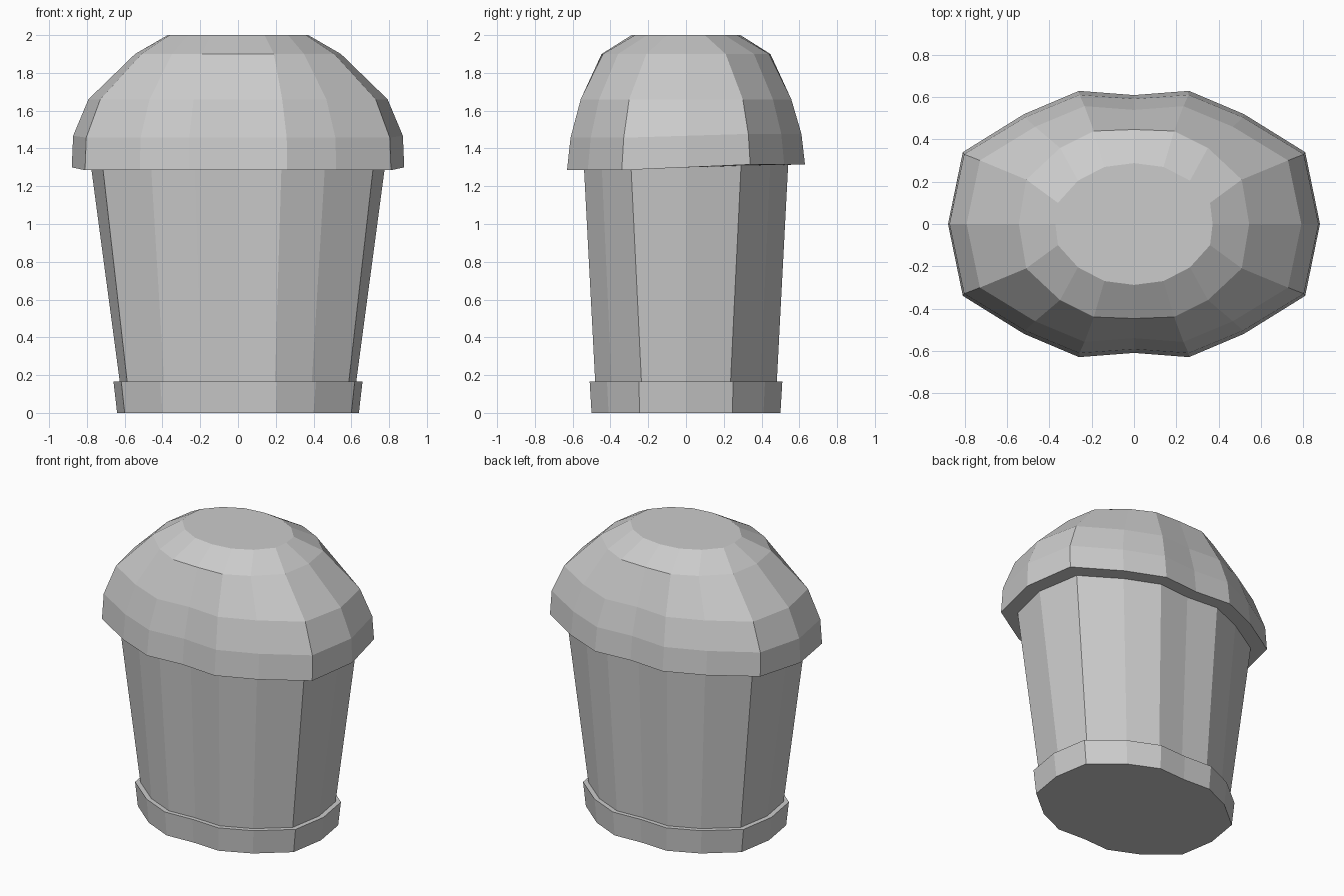
import bpy, bmesh

if "Cube" in bpy.data.objects:
    bpy.data.objects.remove(bpy.data.objects["Cube"])

# Quarter outlines of the 16-sided plan, from +x round to +y
RIM = [(.88, 0), (.81, .34), (.52, .52), (.26, .63), (0, .61)]
FOOT = [(.64, 0), (.60, .245), (.40, .41), (.20, .50), (0, .49)]
CROWN = [(.545, 0), (.51, .21), (.35, .36), (.19, .44), (0, .447)]
TOP = [(.372, 0), (.36, .10), (.265, .205), (.14, .27), (0, .288)]


def ring(quarter, z, sx=1.0, sy=1.0, tilt=0.0):
    """Mirror a quarter outline to a full ring; tilt raises the back edge."""
    half = quarter + [(-x, y) for x, y in quarter[-2::-1]]
    full = half + [(x, -y) for x, y in half[-2:0:-1]]
    return [(x * sx, y * sy, z + tilt * max(-1, min(1, y / .34))) for x, y in full]


def loft(name, rings):
    """Skin a stack of rings with quads and cap both ends."""
    bm = bmesh.new()
    loops = [[bm.verts.new(p) for p in r] for r in rings]
    n = len(loops[0])
    for low, high in zip(loops, loops[1:]):
        for i in range(n):
            j = (i + 1) % n
            bm.faces.new((low[i], low[j], high[j], high[i]))
    bm.faces.new(loops[0][::-1])
    bm.faces.new(loops[-1])
    bmesh.ops.recalc_face_normals(bm, faces=bm.faces)
    mesh = bpy.data.meshes.new(name)
    bm.to_mesh(mesh)
    bm.free()
    obj = bpy.data.objects.new(name, mesh)
    bpy.context.collection.objects.link(obj)
    return obj


# Foot band
loft("base_band", [ring(FOOT, 0), ring(FOOT, .165, 1.03, 1.02)])

# Tapered bin body, running up a little inside the lid
loft("bin_body", [ring(FOOT, .15, .975, .96), ring(RIM, 1.33, .888, .86)])

# Domed lid with a slightly tilted rim
loft("domed_lid", [
    ring(RIM, 1.30, tilt=.015),
    ring(RIM, 1.467, .992, .97, tilt=.01),
    ring(RIM, 1.66, .90, .885),
    ring(CROWN, 1.9),
    ring(TOP, 2.0),
])
